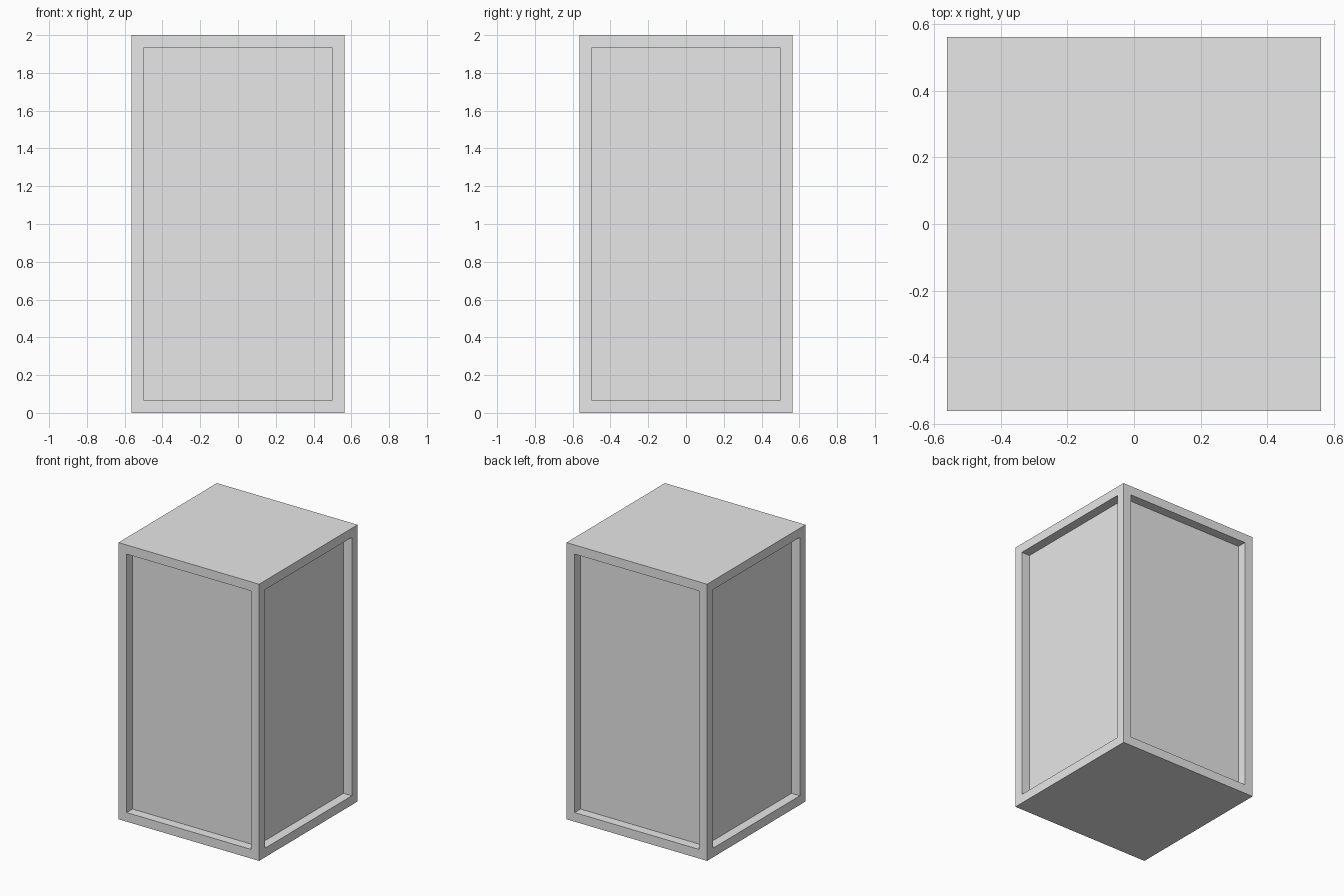
import bpy
import bmesh
from mathutils import Matrix

if "Cube" in bpy.data.objects:
    bpy.data.objects.remove(bpy.data.objects["Cube"], do_unlink=True)

WIDTH, HEIGHT = 1.125, 2.0
BORDER, DEPTH = 0.066, 0.067

# Plain grey material
grey = bpy.data.materials.new("plain grey")
grey.use_nodes = True
colour = (0.8, 0.8, 0.8, 1.0)
grey.diffuse_color = colour
grey.node_tree.nodes["Principled BSDF"].inputs["Base Color"].default_value = colour

# Tall box
bm = bmesh.new()
size = Matrix.Diagonal((WIDTH, WIDTH, HEIGHT, 1))
bmesh.ops.create_cube(bm, size=1, matrix=Matrix.Translation((0, 0, HEIGHT / 2)) @ size)
bm.normal_update()

# Frame border on the four upright sides
sides = [f for f in bm.faces if abs(f.normal.z) < 0.5]
bmesh.ops.inset_individual(bm, faces=sides, thickness=BORDER, use_even_offset=True)

# Panels pushed straight in behind the frame
panels = bmesh.ops.extrude_discrete_faces(bm, faces=sides)["faces"]
bm.normal_update()
for panel in panels:
    bmesh.ops.translate(bm, verts=panel.verts, vec=-panel.normal * DEPTH)
bmesh.ops.recalc_face_normals(bm, faces=bm.faces)

mesh = bpy.data.meshes.new("framed_box")
bm.to_mesh(mesh)
bm.free()
mesh.materials.append(grey)
bpy.context.collection.objects.link(bpy.data.objects.new("framed_box", mesh))
